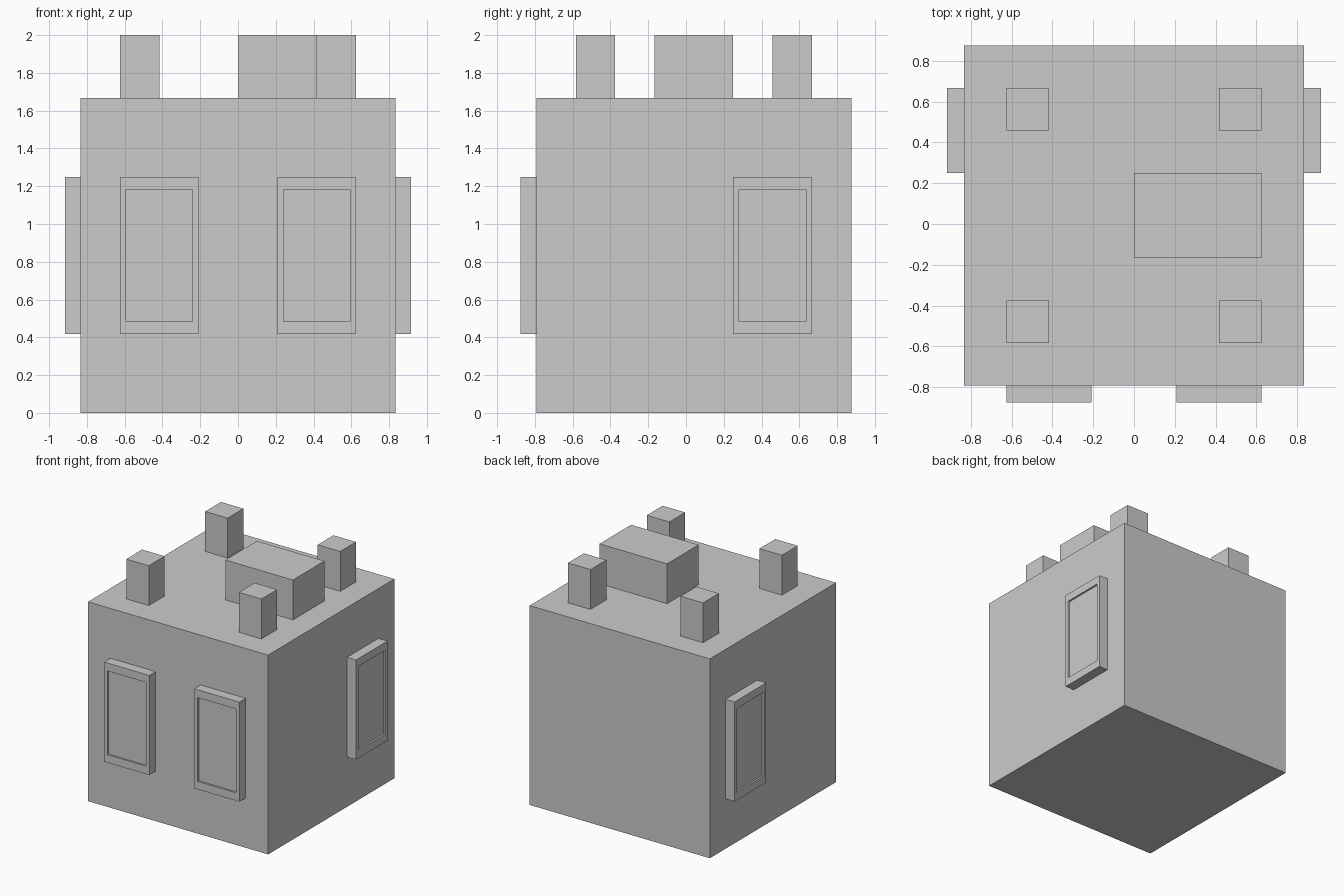
import bpy, bmesh
from math import radians
from mathutils import Matrix, Vector

if "Cube" in bpy.data.objects:
    bpy.data.objects.remove(bpy.data.objects["Cube"])

U = 2 / 9.6          # design grid step
TOP = 8 * U          # roof height


def finish(name, bm, mirror=False):
    bmesh.ops.recalc_face_normals(bm, faces=bm.faces)
    me = bpy.data.meshes.new(name)
    bm.to_mesh(me)
    bm.free()
    ob = bpy.data.objects.new(name, me)
    bpy.context.collection.objects.link(ob)
    if mirror:
        ob.modifiers.new("Mirror", 'MIRROR').use_clip = False
    return ob


def cube(size, centre):
    bm = bmesh.new()
    bmesh.ops.create_cube(bm, size=1, matrix=Matrix.Translation(centre) @ Matrix.Diagonal((*size, 1)))
    return bm


def box(name, lo, hi, mirror=False):
    lo, hi = Vector(lo), Vector(hi)
    return finish(name, cube(hi - lo, (lo + hi) / 2), mirror)


def window(name, location, angle):
    # Slab facing -y with a shallow recessed pane, then turned into place
    w, h, d, recess = 2 * U, 4 * U, 0.0833, 0.015
    bm = cube((w, d, h), (0, -d / 2, 0))
    bm.faces.ensure_lookup_table()
    face = min(bm.faces, key=lambda f: f.calc_center_median().y)
    for scale, move in (((0.85, 1, 0.84), 0), ((1, 1, 1), recess)):
        face = bmesh.ops.extrude_discrete_faces(bm, faces=[face])["faces"][0]
        bmesh.ops.scale(bm, vec=scale, verts=face.verts)
        bmesh.ops.translate(bm, vec=(0, move, 0), verts=face.verts)
    turn = Matrix.Translation(location) @ Matrix.Rotation(radians(angle), 4, 'Z')
    bmesh.ops.transform(bm, matrix=turn, verts=bm.verts)
    return finish(name, bm, mirror=True)


# Main block
box("building_body", (-4 * U, -3.8 * U, 0), (4 * U, 4.2 * U, TOP))

# Four corner posts on the roof, mirrored left to right
for name, y in (("front_roof_posts", -2.8 * U), ("back_roof_posts", 2.2 * U)):
    box(name, (2 * U, y, TOP), (3 * U, y + U, 2), mirror=True)

# Large roof block
box("roof_block", (0, -0.8 * U, TOP), (3 * U, 1.2 * U, 2))

# Front and side windows, mirrored left to right
window("front_windows", (2 * U, -3.8 * U, 4 * U), 0)
window("side_windows", (4 * U, 2.2 * U, 4 * U), 90)
